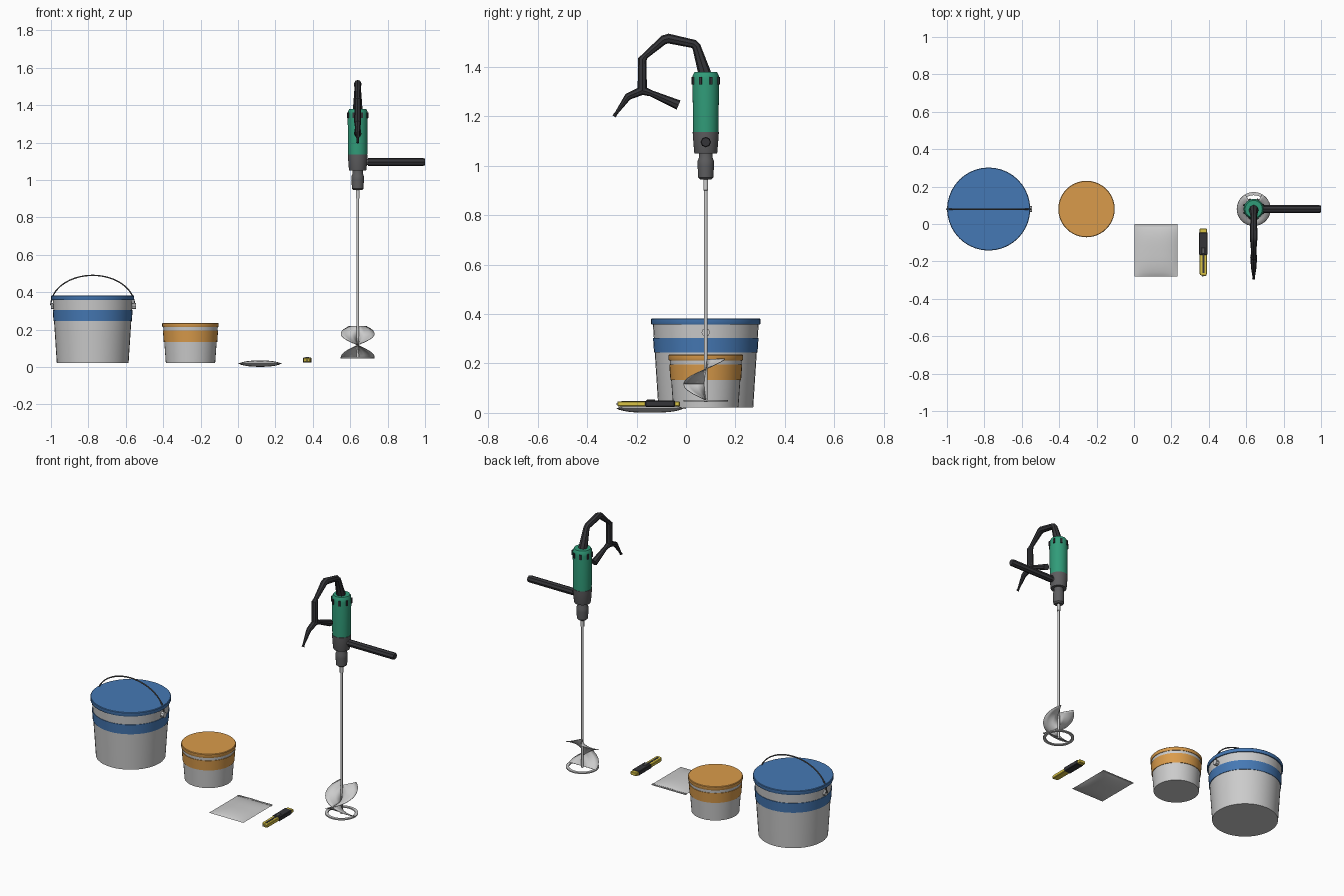
import bpy, bmesh
from math import pi, sin, cos, radians
from mathutils import Vector

if "Cube" in bpy.data.objects:
    bpy.data.objects.remove(bpy.data.objects["Cube"])


def material(name, rgb):
    m = bpy.data.materials.new(name)
    m.diffuse_color = (*rgb, 1)
    m.use_nodes = True
    m.node_tree.nodes["Principled BSDF"].inputs["Base Color"].default_value = m.diffuse_color
    return m


BLUE = material("blue", (0.06, 0.19, 0.46))
ORANGE = material("orange", (0.70, 0.33, 0.07))
GREEN = material("green", (0.03, 0.33, 0.19))
DARK = material("dark", (0.035, 0.035, 0.04))
GREY = material("mid_grey", (0.11, 0.11, 0.115))
YELLOW = material("yellow", (0.70, 0.55, 0.06))


def finish(bm, name, mat=None, angle=35, normals=True):
    if normals:
        bmesh.ops.recalc_face_normals(bm, faces=bm.faces)
    me = bpy.data.meshes.new(name)
    bm.to_mesh(me)
    bm.free()
    ob = bpy.data.objects.new(name, me)
    bpy.context.collection.objects.link(ob)
    if mat:
        me.materials.append(mat)
    if angle:
        bpy.ops.object.select_all(action='DESELECT')
        ob.select_set(True)
        bpy.context.view_layer.objects.active = ob
        bpy.ops.object.shade_smooth_by_angle(angle=radians(angle))
    return ob


def lathe(name, profile, x, y, mat=None, n=40):
    """Closed solid of revolution from (radius, z) pairs, bottom to top."""
    bm = bmesh.new()
    rings = [[bm.verts.new((x + r * cos(2 * pi * i / n), y + r * sin(2 * pi * i / n), z))
              for i in range(n)] for r, z in profile]
    for a, b in zip(rings, rings[1:]):
        for i in range(n):
            j = (i + 1) % n
            bm.faces.new((a[i], a[j], b[j], b[i]))
    bm.faces.new(rings[0])
    bm.faces.new(rings[-1])
    return finish(bm, name, mat)


def band(name, r0, r1, z0, z1, x, y, mat=None, n=40, t=0.004):
    """Open-centred ring with a little thickness."""
    bm = bmesh.new()
    prof = [(r0 - t, z0), (r0, z0), (r1, z1), (r1 - t, z1)]
    rings = [[bm.verts.new((x + r * cos(2 * pi * i / n), y + r * sin(2 * pi * i / n), z))
              for i in range(n)] for r, z in prof]
    for k in range(4):
        a, b = rings[k], rings[(k + 1) % 4]
        for i in range(n):
            j = (i + 1) % n
            bm.faces.new((a[i], a[j], b[j], b[i]))
    return finish(bm, name, mat)


def prism(name, outline, z0, z1, mat=None, bevel=0.0):
    """Top-view outline pushed up from z0 to z1."""
    bm = bmesh.new()
    f = bm.faces.new([bm.verts.new((px, py, z0)) for px, py in outline])
    ext = bmesh.ops.extrude_face_region(bm, geom=[f])
    bmesh.ops.translate(bm, vec=(0, 0, z1 - z0),
                        verts=[g for g in ext['geom'] if isinstance(g, bmesh.types.BMVert)])
    if bevel:
        bmesh.ops.bevel(bm, geom=bm.edges[:], offset=bevel, segments=1, affect='EDGES')
    return finish(bm, name, mat, angle=0)


def rect(x0, x1, y0, y1):
    return [(x0, y0), (x1, y0), (x1, y1), (x0, y1)]


def tube(name, pts, radius, mat=None, radii=None, res=2):
    cu = bpy.data.curves.new(name, 'CURVE')
    cu.dimensions = '3D'
    cu.bevel_depth = radius
    cu.bevel_resolution = res
    cu.use_fill_caps = True
    sp = cu.splines.new('POLY')
    sp.points.add(len(pts) - 1)
    for i, p in enumerate(pts):
        sp.points[i].co = (*p, 1)
        sp.points[i].radius = radii[i] if radii else 1
    ob = bpy.data.objects.new(name, cu)
    bpy.context.collection.objects.link(ob)
    if mat:
        cu.materials.append(mat)
    bpy.ops.object.select_all(action='DESELECT')
    ob.select_set(True)
    bpy.context.view_layer.objects.active = ob
    bpy.ops.object.convert(target='MESH')
    bpy.ops.object.shade_smooth_by_angle(angle=radians(40))
    return bpy.context.object


def bucket(prefix, x, y, r_low, r_top, r_lid, z_lid, z_top, b0, b1, mat):
    z_base = 0.022
    lathe(prefix + "_body", [(r_low, z_base), (r_top, z_lid)], x, y)
    lathe(prefix + "_lid", [(r_lid - .002, z_lid - .002), (r_lid, z_lid + .002),
                            (r_lid, z_top - .003), (r_lid - .003, z_top)], x, y, mat)
    rad = lambda z: r_low + (r_top - r_low) * (z - z_base) / (z_lid - z_base) + .003
    band(prefix + "_stripe", rad(b0), rad(b1), b0, b1, x, y, mat)


Y = 0.08
# Two buckets
bucket("large_bucket", -.777, Y, .192, .214, .222, .36, .382, .245, .304, BLUE)
bucket("small_bucket", -.254, Y, .132, .146, .151, .215, .236, .134, .195, ORANGE)

# Wire handle and its side pivots
arc = [(-.777 - .224 * cos(pi * i / 32), Y, .33 + .16 * sin(pi * i / 32)) for i in range(33)]
tube("large_bucket_wire_handle", arc, .004, GREY, res=1)
for side, s in (("left", -1), ("right", 1)):
    tube(f"large_bucket_{side}_pivot",
         [(-.777 + s * .205, Y, .326), (-.777 + s * (.223 if s < 0 else .231), Y, .326)], .017)

# Packet: pillow shape with a crimped seam at the back
bm = bmesh.new()
NX, NY = 16, 24
for sgn in (1, -1):
    g = []
    for j in range(NY + 1):
        v = 2 * j / NY - 1
        row = []
        for i in range(NX + 1):
            u = 2 * i / NX - 1
            h = .017 * max(0, 1 - abs(u) ** 2.5) ** .8 * max(0, 1 - abs(v) ** 3) ** .8
            row.append(bm.verts.new((.118 + .115 * u, -.146 + .136 * v, .018 + sgn * h)))
        g.append(row)
    for j in range(NY):
        for i in range(NX):
            bm.faces.new((g[j][i], g[j][i + 1], g[j + 1][i + 1], g[j + 1][i]))
bmesh.ops.remove_doubles(bm, verts=bm.verts, dist=1e-5)
finish(bm, "packet", angle=40)
prism("packet_seam", rect(.003, .233, -.014, 0), .016, .020)
for i in range(18):
    x = .01 + i * .0125
    prism("packet_crimp", rect(x, x + .005, -.013, -.001), .019, .022)

# Cutter knife
prism("knife_body", [(.349, -.262), (.356, -.275), (.386, -.278), (.39, -.265), (.391, -.025), (.349, -.025)],
      .026, .047, YELLOW, .003)
prism("knife_grip", rect(.347, .394, -.165, -.045), .024, .050, DARK, .003)
prism("knife_channel", rect(.365, .376, -.262, -.16), .045, .0485, DARK)
prism("knife_slider", rect(.361, .380, -.16, -.125), .048, .054, GREY, .002)
prism("knife_blade", [(.360, -.27), (.366, -.284), (.379, -.272), (.379, -.26)], .034, .037)

# Mixer machine, from chuck to motor cap
X = .64
lathe("mixer_shaft", [(.007, .045), (.007, .90), (.010, .902), (.010, .95)], X, Y, n=12)
lathe("mixer_chuck", [(.022, .945), (.031, .953), (.033, 1.0), (.033, 1.02), (.028, 1.032), (.028, 1.056)],
      X, Y, GREY, 24)
lathe("mixer_gear_case", [(.045, 1.05), (.047, 1.056), (.052, 1.12), (.053, 1.137)], X, Y, GREY, 32)
lathe("mixer_motor_case", [(.051, 1.135), (.054, 1.35), (.053, 1.365), (.046, 1.379)], X, Y, GREEN, 32)
for k in range(8):
    a = 2 * pi * (k + .5) / 8
    bm = bmesh.new()
    bmesh.ops.create_cube(bm, size=1)
    bmesh.ops.scale(bm, vec=(.014, .011, .03), verts=bm.verts)
    bmesh.ops.translate(bm, vec=(.0525, 0, 1.345), verts=bm.verts)
    for v in bm.verts:
        p = v.co.copy()
        v.co = Vector((X + p.x * cos(a) - p.y * sin(a), Y + p.x * sin(a) + p.y * cos(a), p.z))
    finish(bm, "motor_vent", DARK, angle=0)

# Side handle
tube("side_handle_root", [(X, Y, 1.096), (.71, Y, 1.096)], .017, GREY)
tube("side_handle", [(.695, Y, 1.096), (.99, Y, 1.096), (1.0, Y, 1.096)], .021, DARK, [1, 1, .85])

# Rear grip bow, trigger arm and cable guard
bow = [(.077, 1.37), (.042, 1.483), (.032, 1.493), (-.07, 1.515), (-.09, 1.51),
       (-.165, 1.445), (-.177, 1.43), (-.177, 1.305)]
tube("rear_handle_bow", [(X, y, z) for y, z in bow], .021, DARK,
     [1.25, .85, .85, .95, .9, .6, .85, .9])
tube("rear_handle_arm", [(X, -.177, 1.305), (X, -.14, 1.293), (X, -.03, 1.246)], .021, DARK, [.85, .6, .95])
tube("rear_cable_guard", [(X, -.177, 1.305), (X, -.235, 1.28), (X, -.283, 1.212), (X, -.291, 1.2)],
     .021, DARK, [.85, .7, .3, .4])

# Stirring paddle: bottom ring and mirrored spiral blades
band("paddle_ring", .091, .091, .046, .053, X, Y, n=32, t=.017)


def blade(name, side, end, z_end):
    bm = bmesh.new()
    n = 16
    rows = []
    for i in range(n + 1):
        t = i / n
        a = end * t
        z = .117 + (z_end - .117) * t
        rows.append([bm.verts.new((X + side * r * sin(a), Y - r * cos(a), z))
                     for r in (.004, .035, .065, .09)])
    for p, q in zip(rows, rows[1:]):
        for k in range(3):
            bm.faces.new((p[k], p[k + 1], q[k + 1], q[k]))
    ob = finish(bm, name, angle=40)
    mod = ob.modifiers.new("thickness", 'SOLIDIFY')
    mod.thickness = .003
    mod.offset = 0


for side, s in (("left", -1), ("right", 1)):
    blade(f"paddle_upper_blade_{side}", s, radians(150), .218)
    blade(f"paddle_lower_blade_{side}", s, radians(90), .052)
